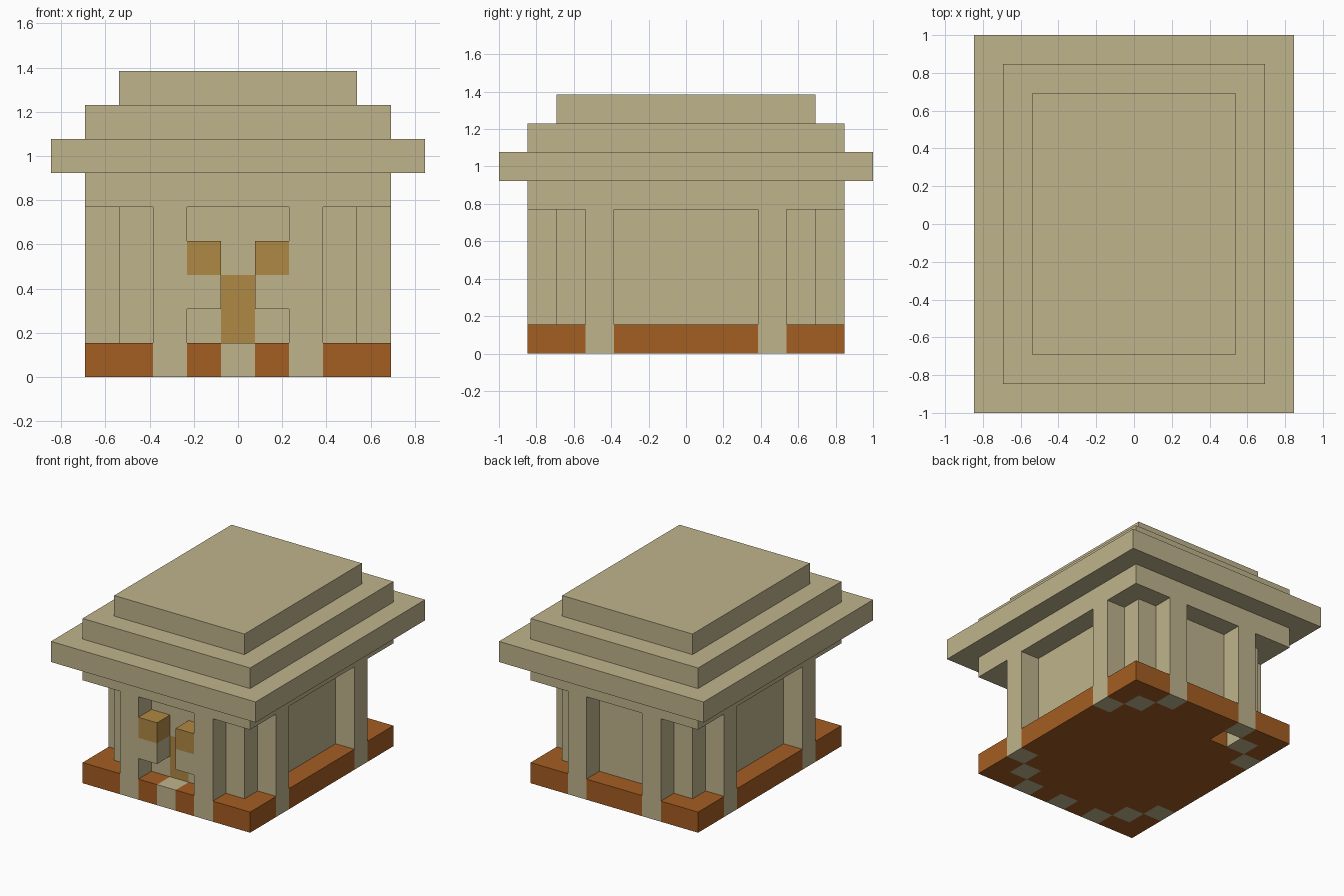
import bpy
import bmesh
from mathutils import Vector

U = 2 / 13  # one block

if "Cube" in bpy.data.objects:
    bpy.data.objects.remove(bpy.data.objects["Cube"], do_unlink=True)


def material(name, rgb):
    mat = bpy.data.materials.new(name)
    mat.use_nodes = True
    mat.diffuse_color = (*rgb, 1)
    mat.node_tree.nodes["Principled BSDF"].inputs["Base Color"].default_value = (*rgb, 1)
    return mat


STONE = material("sandstone", (0.52, 0.455, 0.265))
CLAY = material("orange_clay", (0.37, 0.11, 0.016))
OCHRE = material("ochre", (0.435, 0.25, 0.058))


def finish(name, bm, mats):
    """Turn a bmesh measured in blocks into a scaled object."""
    bmesh.ops.recalc_face_normals(bm, faces=bm.faces)
    bmesh.ops.scale(bm, vec=(U, U, U), verts=bm.verts)
    mesh = bpy.data.meshes.new(name)
    bm.to_mesh(mesh)
    bm.free()
    for m in mats:
        mesh.materials.append(m)
    obj = bpy.data.objects.new(name, mesh)
    bpy.context.collection.objects.link(obj)
    return obj


def box_mesh(x, y, z0, z1, sx, sy):
    bm = bmesh.new()
    bmesh.ops.create_cube(bm, size=1)
    bmesh.ops.scale(bm, vec=(sx, sy, z1 - z0), verts=bm.verts)
    bmesh.ops.translate(bm, vec=(x, y, (z0 + z1) / 2), verts=bm.verts)
    return bm


def box(name, mat, x, y, z0, z1, sx=1, sy=1):
    return finish(name, box_mesh(x, y, z0, z1, sx, sy), [mat])


# Columns stand on the perimeter; their feet show through the clay floor
corners = [(sx, sy) for sx in (-1, 1) for sy in (-1, 1)]
columns = [(2 * sx, 5 * sy) for sx, sy in corners] + [(4 * sx, 3 * sy) for sx, sy in corners]
stone_cells = set(columns) | {(3 * sx, 4 * sy) for sx, sy in corners} | {(0, -5)}

# Floor: a grid of blocks with one block missing under the back wall
bm = bmesh.new()
cells = {}
for i in range(-4, 5):
    for j in range(-5, 6):
        if (i, j) == (-2, 4):
            continue
        bm.faces.new([bm.verts.new((i + a, j + b, 0))
                      for a, b in ((-.5, -.5), (.5, -.5), (.5, .5), (-.5, .5))])
bmesh.ops.remove_doubles(bm, verts=bm.verts, dist=0.01)
ext = bmesh.ops.extrude_face_region(bm, geom=bm.faces[:], use_keep_orig=True)
top = [g for g in ext["geom"] if isinstance(g, bmesh.types.BMVert)]
bmesh.ops.translate(bm, vec=(0, 0, 1), verts=top)
bmesh.ops.recalc_face_normals(bm, faces=bm.faces)
for f in bm.faces:
    inside = f.calc_center_median() - f.normal * 0.5
    f.material_index = int((round(inside.x), round(inside.y)) in stone_cells)
finish("floor", bm, [CLAY, STONE])

# Inner walls, with the door cut into the front face
bm = box_mesh(0, 0, 1, 5, 7, 9)
for co, no in (((-.5, 0, 0), (1, 0, 0)), ((.5, 0, 0), (1, 0, 0)), ((0, 0, 3), (0, 0, 1))):
    bmesh.ops.bisect_plane(bm, geom=bm.verts[:] + bm.edges[:] + bm.faces[:],
                           plane_co=Vector(co), plane_no=Vector(no))
bm.normal_update()
for f in bm.faces:
    c = f.calc_center_median()
    f.material_index = int(c.y < -4.4 and abs(c.x) < 0.4 and c.z < 3)
finish("inner_walls", bm, [STONE, OCHRE])

# Columns
for n, (x, y) in enumerate(columns):
    box(f"column_{n + 1}", STONE, x, y, 1, 5)

# Lamp blocks beside the door
for side, x in (("left", 1), ("right", -1)):
    box(f"{side}_lamp_bracket", STONE, x, -5, 2, 3)
    box(f"{side}_lamp", OCHRE, x, -5, 3, 4)

# Lintel band and stepped roof
for name, z, sx, sy in (("lintel_band", 5, 9, 11), ("roof_eaves", 6, 11, 13),
                        ("roof_middle_step", 7, 9, 11), ("roof_top_step", 8, 7, 9)):
    box(name, STONE, 0, 0, z, z + 1, sx, sy)
